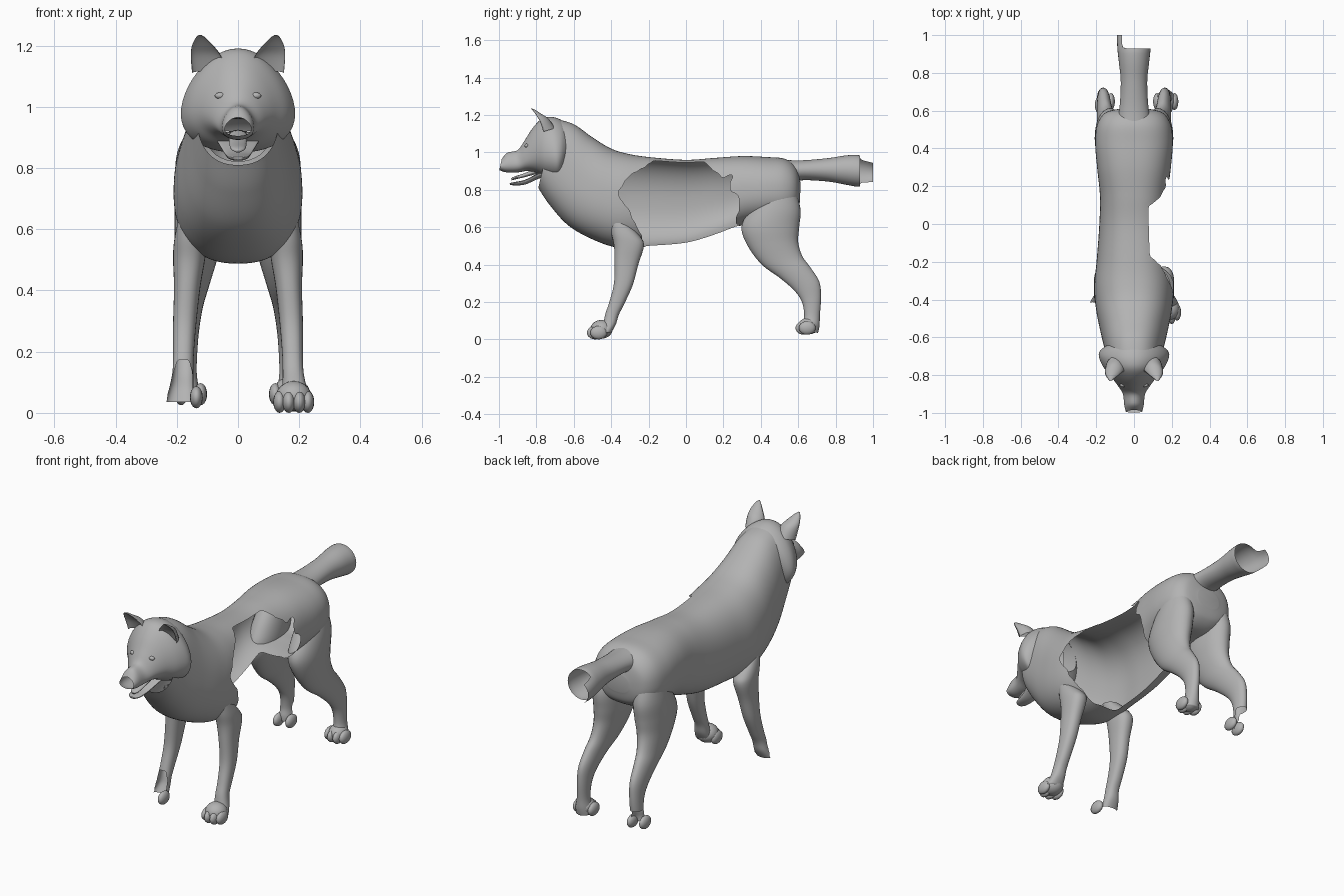
import bpy, bmesh, math
from mathutils import Vector

if "Cube" in bpy.data.objects:
    bpy.data.objects.remove(bpy.data.objects["Cube"])

# One plain grey for the whole animal
grey = bpy.data.materials.new("plain_grey")
grey.use_nodes = True
grey.diffuse_color = (0.45, 0.45, 0.45, 1)
grey.node_tree.nodes["Principled BSDF"].inputs["Base Color"].default_value = (0.45, 0.45, 0.45, 1)


def finish(name, bm):
    bmesh.ops.recalc_face_normals(bm, faces=bm.faces)
    me = bpy.data.meshes.new(name)
    bm.to_mesh(me)
    bm.free()
    me.materials.append(grey)
    for p in me.polygons:
        p.use_smooth = True
    ob = bpy.data.objects.new(name, me)
    bpy.context.collection.objects.link(ob)
    return ob


def spline(rings, steps):
    """Smooth the list of rings with a Catmull-Rom curve."""
    r = [Vector(k) for k in rings]
    out = []
    for i in range(len(r) - 1):
        a, b, c, d = r[max(i - 1, 0)], r[i], r[i + 1], r[min(i + 2, len(r) - 1)]
        for s in range(steps):
            t = s / steps
            out.append(0.5 * (2 * b + (c - a) * t + (2 * a - 5 * b + 4 * c - d) * t * t
                              + (3 * b - a - 3 * c + d) * t ** 3))
    return out + [r[-1]]


def cut_away(bm, rule, fixed):
    """Delete faces by a rule and even out the new torn edge."""
    gone = [f for f in bm.faces if rule(f.calc_center_median())]
    bmesh.ops.delete(bm, geom=gone, context='FACES')
    rim = [v for v in bm.verts if v.is_boundary and v not in fixed]
    for _ in range(2):
        moved = {}
        for v in rim:
            near = [e.other_vert(v).co for e in v.link_edges if e.is_boundary]
            moved[v] = v.co * 0.5 + sum(near, Vector()) / len(near) * 0.5
        for v, co in moved.items():
            v.co = co


def loft(name, rings, seg=28, steps=5, power=2.0, side=1, dent=1.0, taper=0.0,
         caps=(False, False), cut=None):
    """Skin rings of (y, z of one edge, y, z of the opposite edge, x centre, half width)."""
    bm = bmesh.new()
    loops = []
    for ya, za, yb, zb, xc, hw in spline(rings, steps):
        loop = []
        for i in range(seg):
            t = 2 * math.pi * i / seg
            c, s = math.cos(t), math.sin(t)
            c = math.copysign(abs(c) ** (2 / power), c)
            s = math.copysign(abs(s) ** (2 / power), s) * (1 - taper * c)
            if c > 0:
                c *= dent
            loop.append(bm.verts.new((side * (xc + hw * s), (ya + yb) / 2 + (ya - yb) / 2 * c,
                                      (za + zb) / 2 + (za - zb) / 2 * c)))
        loops.append(loop)
    for a, b in zip(loops, loops[1:]):
        for i in range(seg):
            j = (i + 1) % seg
            bm.faces.new((a[i], a[j], b[j], b[i]))
    for on, loop in zip(caps, (loops[0], loops[-1])):
        if on:
            bm.faces.new(loop)
    if cut:
        cut_away(bm, cut, set(loops[0] + loops[-1]))
    return finish(name, bm)


def ball(name, centre, radii):
    bm = bmesh.new()
    bmesh.ops.create_uvsphere(bm, u_segments=16, v_segments=10, radius=1)
    bmesh.ops.scale(bm, vec=radii, verts=bm.verts)
    bmesh.ops.translate(bm, vec=centre, verts=bm.verts)
    return finish(name, bm)


# Torso shell with a ragged opening in its left flank and belly
HOLE = [(-.37, .78), (-.31, .87), (-.22, .92), (-.15, .98), (.06, .98), (.13, .92), (.2, .86), (.25, .89),
        (.235, .8), (.29, .76), (.27, .63), (.3, .56), (.15, .45), (-.22, .45), (-.24, .56), (-.3, .68)]


def in_hole(p):
    if p.x < (0.08 if p.z > 0.75 else -0.06):
        return False
    inside = False
    for (y1, z1), (y2, z2) in zip(HOLE, HOLE[1:] + HOLE[:1]):
        if (z1 > p.z) != (z2 > p.z) and p.y < y1 + (p.z - z1) * (y2 - y1) / (z2 - z1):
            inside = not inside
    return inside


loft("torso", [
    (-.70, 1.18, -.79, .81, 0, .135), (-.60, 1.15, -.73, .72, 0, .152), (-.50, 1.08, -.63, .61, 0, .176),
    (-.40, 1.02, -.50, .535, 0, .200), (-.30, .99, -.36, .49, 0, .210), (-.18, .973, -.2, .495, 0, .197),
    (0, .96, 0, .512, 0, .183), (.15, .97, .15, .555, 0, .180), (.30, .98, .30, .61, 0, .195),
    (.43, .975, .43, .63, 0, .205), (.53, .965, .53, .64, 0, .193), (.59, .92, .59, .68, 0, .15),
    (.612, .84, .61, .74, 0, .07)], seg=80, steps=9, power=2.35, taper=.04,
    caps=(False, True), cut=in_hole)

# Hollow tail, open at the end, with one longer flap on its right side
loft("tail", [
    (.46, .965, .54, .82, 0, .10), (.60, .957, .61, .85, 0, .078), (.75, .968, .75, .845, 0, .07),
    (.86, .984, .85, .828, 0, .08), (.93, .985, .93, .815, 0, .088), (1.0, .965, 1.0, .82, 0, .09)],
    seg=32, cut=lambda p: p.y > .935 and (p.x > -.068 or p.z < .84))

# Head with cheek ruff, narrow crown and open nose
loft("head", [
    (-.985, .965, -.998, .905, 0, .042), (-.955, .998, -.96, .893, 0, .05), (-.90, 1.012, -.90, .893, 0, .057),
    (-.865, 1.06, -.85, .90, 0, .083), (-.82, 1.13, -.80, .89, 0, .118), (-.77, 1.18, -.75, .865, 0, .157),
    (-.72, 1.19, -.69, .85, 0, .180), (-.67, 1.175, -.665, .87, 0, .170), (-.64, 1.15, -.64, .92, 0, .135)],
    seg=48, power=2.1, taper=.25)

# Open lower jaw and tongue
loft("lower_jaw", [
    (-.945, .842, -.94, .826, 0, .016), (-.92, .85, -.92, .824, 0, .033), (-.86, .868, -.86, .828, 0, .043),
    (-.79, .905, -.78, .862, 0, .065), (-.71, .94, -.70, .88, 0, .08)], dent=.3, caps=(True, True))
loft("tongue", [
    (-.935, .862, -.932, .85, 0, .010), (-.915, .872, -.915, .855, 0, .024), (-.86, .89, -.86, .868, 0, .028),
    (-.78, .925, -.78, .89, 0, .03)], seg=16, caps=(True, True))

# Toes, shared by all feet
TOES = [(-.046, .018), (-.016, 0), (.018, 0), (.046, .018)]


def paw(name, x, y, z, picks, side):
    for k in picks:
        dx, dy = TOES[k]
        ball(f"{name}_toe_{k + 1}", (side * (x + dx), y + dy, z + .036), (.021, .045, .036))


for side, word in ((1, "left"), (-1, "right")):
    # Cupped ears and eyes
    loft(f"{word}_ear", [
        (-.825, 1.09, -.70, 1.13, .094, .056), (-.825, 1.145, -.735, 1.18, .104, .050),
        (-.828, 1.19, -.772, 1.205, .115, .036), (-.833, 1.222, -.808, 1.228, .122, .016),
        (-.834, 1.235, -.829, 1.235, .124, .003)], side=side, dent=-.35, seg=24)
    ball(f"{word}_eye", (side * .058, -.852, 1.036), (.018, .012, .011))

    # Front leg; the right foot is broken away in front
    broken = side < 0
    foot = [(-.445, .08, -.375, .08, .185, .040), (-.47, .04, -.40, .035, .190, .048)]
    loft(f"{word}_front_leg", [
        (-.41, .64, -.31, .62, .150, .045), (-.40, .57, -.245, .55, .156, .053),
        (-.385, .50, -.225, .50, .160, .052), (-.382, .42, -.255, .40, .166, .043),
        (-.385, .30, -.285, .29, .174, .038), (-.41, .20, -.33, .19, .178, .034),
        (-.43, .14, -.36, .13, .180, .034)] + foot, side=side, power=2.3, caps=(False, not broken),
        cut=(lambda p: p.z < .17 and p.y < -.415 and p.x < -.15) if broken else None)
    paw(f"{word}_front", .182, -.485, .0 if side > 0 else .015, (0, 1, 2, 3) if side > 0 else (0,), side)

    # Hind leg with a broad thigh and bent hock
    loft(f"{word}_hind_leg", [
        (.42, .80, .575, .82, .125, .060), (.345, .70, .612, .70, .126, .078), (.297, .60, .605, .60, .128, .080),
        (.33, .50, .600, .52, .134, .068), (.405, .40, .622, .445, .144, .052),
        (.50, .33, .665, .385, .154, .042), (.58, .26, .712, .31, .160, .035),
        (.620, .20, .722, .23, .163, .031), (.632, .13, .716, .13, .166, .031),
        (.625, .085, .714, .075, .168, .040), (.625, .045, .706, .035, .168, .044)],
        side=side, caps=(False, not broken),
        cut=(lambda p: p.z < .15 and (p.y > .672 or p.z < .06 or p.x < -.185)) if broken else None)
    paw(f"{word}_hind", .168, .630, .025, (0, 1, 2, 3) if side > 0 else (0, 2), side)

# Pads that fill the two whole left feet
ball("left_front_pad", (.182, -.452, .054), (.058, .060, .050))
ball("left_hind_pad", (.168, .656, .072), (.050, .056, .045))
